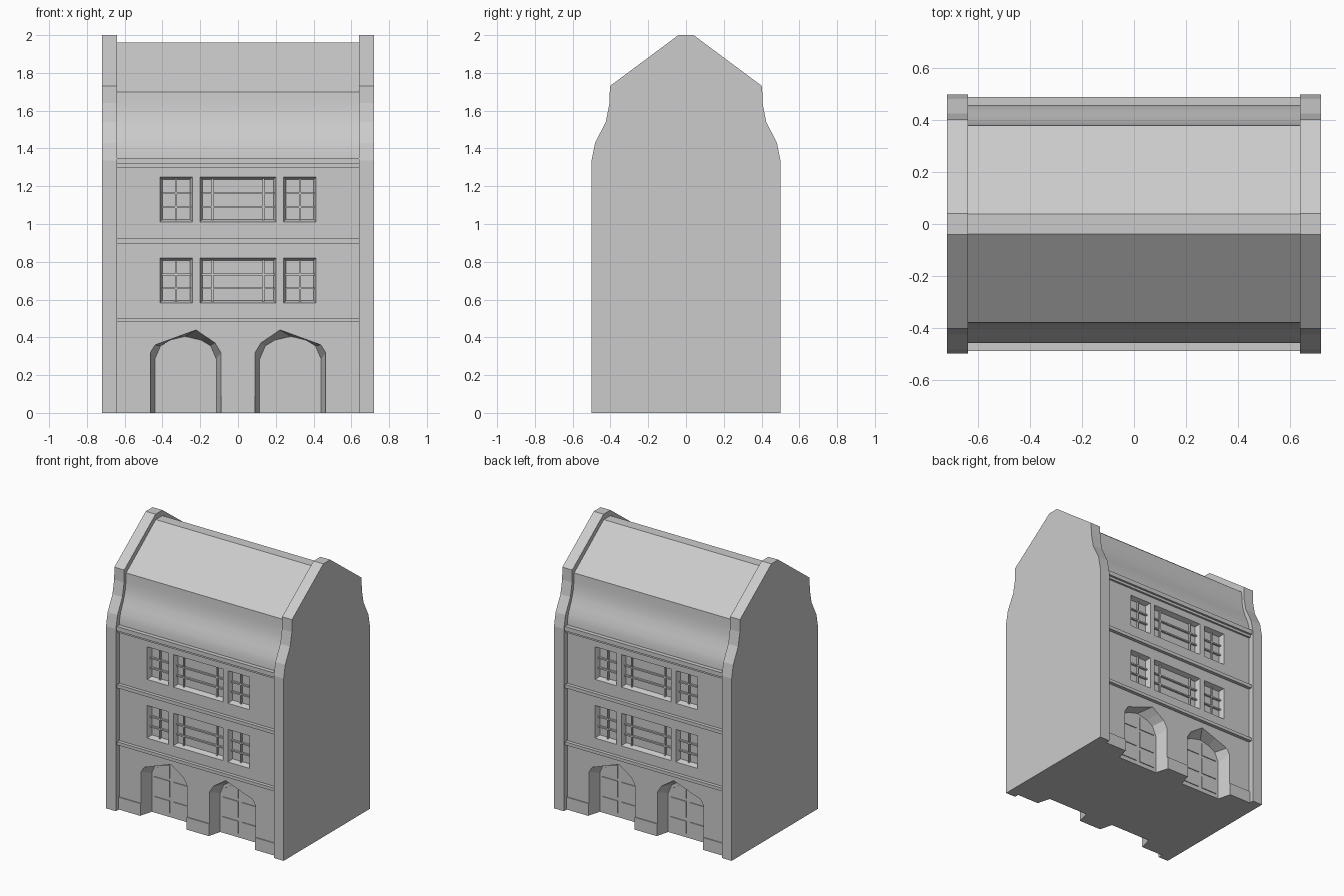
import bpy, bmesh, math

if "Cube" in bpy.data.objects:
    bpy.data.objects.remove(bpy.data.objects["Cube"])

stone = bpy.data.materials.new("plain_grey")
stone.diffuse_color = (0.6, 0.6, 0.6, 1)
stone.use_nodes = True
stone.node_tree.nodes["Principled BSDF"].inputs["Base Color"].default_value = stone.diffuse_color


def finish(name, bm):
    bmesh.ops.recalc_face_normals(bm, faces=bm.faces)
    me = bpy.data.meshes.new(name)
    bm.to_mesh(me)
    bm.free()
    me.materials.append(stone)
    ob = bpy.data.objects.new(name, me)
    bpy.context.collection.objects.link(ob)
    return ob


def loft(bm, a, b):
    """Solid between two matching 3D outlines."""
    va = [bm.verts.new(p) for p in a]
    vb = [bm.verts.new(p) for p in b]
    n = len(va)
    bm.faces.new(va)
    bm.faces.new(vb[::-1])
    for i in range(n):
        j = (i + 1) % n
        bm.faces.new((va[j], va[i], vb[i], vb[j]))


def box(bm, x0, x1, y0, y1, z0, z1):
    ring = [(x0, z0), (x1, z0), (x1, z1), (x0, z1)]
    loft(bm, [(x, y0, z) for x, z in ring], [(x, y1, z) for x, z in ring])


def extrude_x(bm, half, x0, x1):
    """Mirror a half profile of (y, z) points and extrude it along x."""
    prof = half + [(-y, z) for y, z in reversed(half)]
    loft(bm, [(x0, y, z) for y, z in prof], [(x1, y, z) for y, z in prof])


def rect(x0, x1, z0, z1):
    return [(x0, z0), (x1, z0), (x1, z1), (x0, z1)]


WALL = 0.46          # wall face distance from the centre
DOOR = 0.37          # door leaf face
GLASS = 0.425        # window pane face
SIDES = (-1, 1)

# Gable end walls
bm = bmesh.new()
gable = [(0.5, 0), (0.5, 1.335), (0.481, 1.43), (0.425, 1.54),
         (0.405, 1.64), (0.403, 1.73), (0.04, 2.0)]
for x0, x1 in ((-0.72, -0.64), (0.64, 0.72)):
    extrude_x(bm, gable, x0, x1)
finish("gable_walls", bm)

# Roof with a curved lower part
bm = bmesh.new()
curve = [(0.46, 1.34), (0.457, 1.385), (0.446, 1.43), (0.425, 1.48), (0.404, 1.53),
         (0.39, 1.58), (0.383, 1.64), (0.38, 1.70), (0.038, 1.96)]
extrude_x(bm, curve, -0.64, 0.64)
roof = finish("roof", bm)
bpy.context.view_layer.objects.active = roof
roof.select_set(True)
bpy.ops.object.shade_smooth_by_angle(angle=math.radians(30))

# Main walls
bm = bmesh.new()
box(bm, -0.64, 0.64, -WALL, WALL, 0, 1.34)
walls = finish("main_walls", bm)

# Openings: outer outline on the wall, inner outline at the back of the reveal
door_out = [(-0.465, -0.02), (-0.465, 0.32), (-0.44, 0.36), (-0.33, 0.40), (-0.22, 0.44),
            (-0.17, 0.405), (-0.12, 0.37), (-0.09, 0.32), (-0.09, -0.02)]
door_in = [(-0.44, -0.02), (-0.44, 0.285), (-0.41, 0.355), (-0.36, 0.385), (-0.28, 0.405),
           (-0.195, 0.385), (-0.145, 0.355), (-0.115, 0.285), (-0.115, -0.02)]
windows = []         # x0, x1, z0, z1, vertical bar positions
for z0 in (0.58, 1.01):
    windows += [(-0.415, -0.24, z0, z0 + 0.24, [-0.328]),
                (-0.202, 0.202, z0, z0 + 0.24, [-0.135, 0.135]),
                (0.24, 0.415, z0, z0 + 0.24, [0.328])]

bm = bmesh.new()
for s in SIDES:
    for m in SIDES:
        loft(bm, [(m * x, s * (WALL + 0.002), z) for x, z in door_out],
             [(m * x, s * DOOR, z) for x, z in door_in])
    for x0, x1, z0, z1, _ in windows:
        loft(bm, [(x, s * (WALL + 0.002), z) for x, z in rect(x0, x1, z0, z1)],
             [(x, s * GLASS, z) for x, z in rect(x0 + .014, x1 - .014, z0 + .014, z1 - .014)])
cutter = finish("opening_cutter", bm)
cutter.hide_render = True
cutter.hide_viewport = True
cutter.display_type = 'WIRE'
cut = walls.modifiers.new("openings", 'BOOLEAN')
cut.operation = 'DIFFERENCE'
cut.solver = 'EXACT'
cut.object = cutter

# Floor bands, cornice and plinth on front and back
bands = bmesh.new()
plinth = bmesh.new()
for s in SIDES:
    for z0, z1, y in ((0.48, 0.503, 0.485), (0.897, 0.922, 0.485),
                      (1.30, 1.318, 0.475), (1.318, 1.35, 0.49)):
        box(bands, -0.64, 0.64, s * 0.45, s * y, z0, z1)
    for x0, x1 in ((-0.64, -0.465), (-0.09, 0.09), (0.465, 0.64)):
        box(plinth, x0, x1, s * 0.45, s * 0.467, 0, 0.09)
finish("bands_and_cornice", bands)
finish("plinth", plinth)

# Window bars
bm = bmesh.new()
for s in SIDES:
    y0, y1 = s * (GLASS - 0.005), s * (GLASS + 0.014)
    for x0, x1, z0, z1, bars in windows:
        for x in bars:
            box(bm, x - 0.005, x + 0.005, y0, y1, z0 + 0.01, z1 - 0.01)
        for z in (z0 + 0.08, z0 + 0.153):
            box(bm, x0 + 0.01, x1 - 0.01, y0, y1, z - 0.005, z + 0.005)
finish("window_bars", bm)

# Raised door panels, two leaves per door
bm = bmesh.new()
for s in SIDES:
    for c in (-0.2775, 0.2775):
        for m in SIDES:
            for panel in (rect(0.015, 0.14, 0.03, 0.12), rect(0.015, 0.14, 0.145, 0.265),
                          [(0.015, 0.285), (0.14, 0.285), (0.12, 0.335), (0.075, 0.365), (0.015, 0.38)]):
                loft(bm, [(c + m * x, s * (DOOR - 0.003), z) for x, z in panel],
                     [(c + m * x, s * (DOOR + 0.006), z) for x, z in panel])
finish("door_panels", bm)
